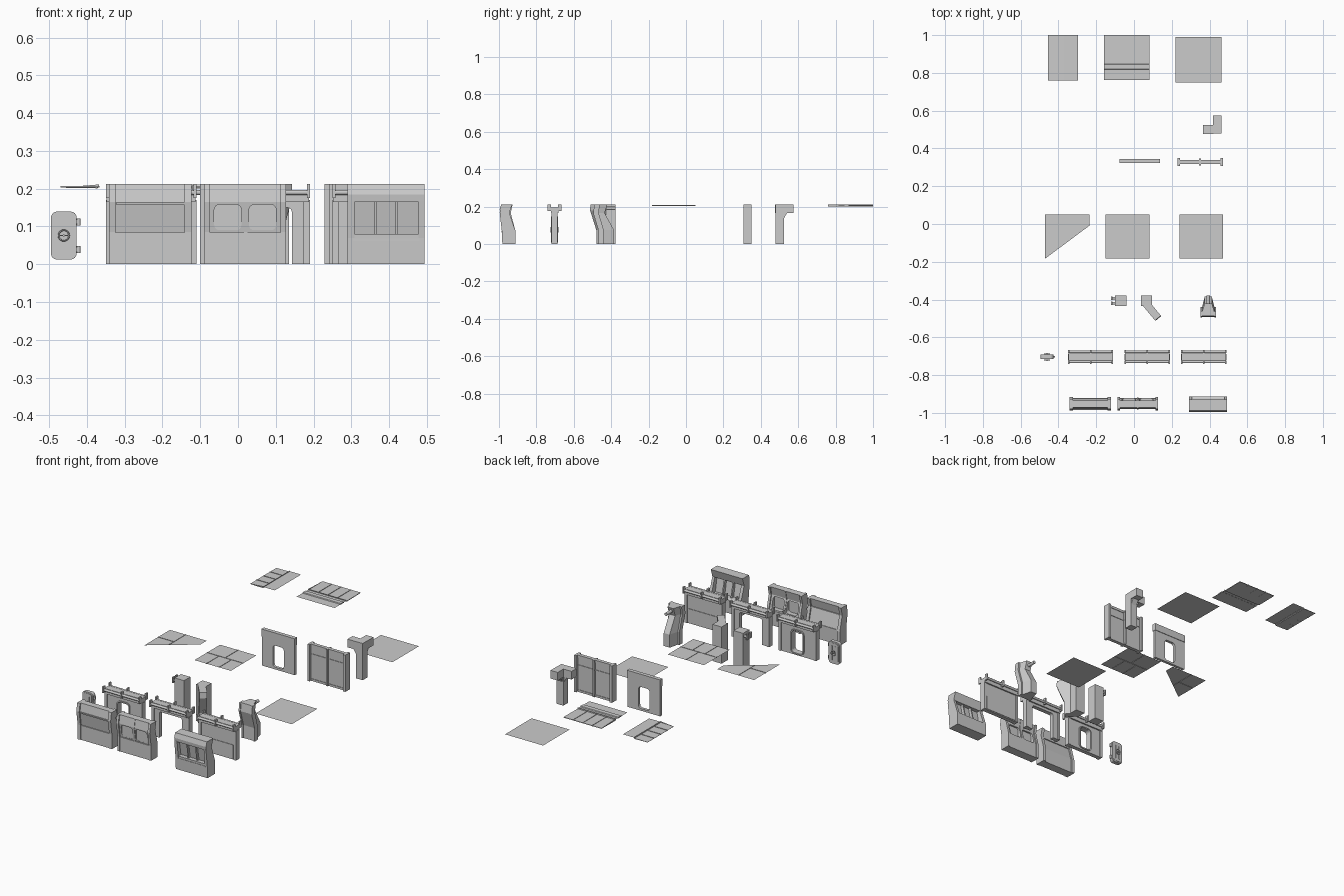
import bpy, bmesh, math
from mathutils import Vector

if "Cube" in bpy.data.objects:
    bpy.data.objects.remove(bpy.data.objects["Cube"])


def loft(name, rings):
    """Closed solid through rings of 3D points."""
    bm = bmesh.new()
    vs = [[bm.verts.new(p) for p in r] for r in rings]
    n = len(rings[0])
    for a, b in zip(vs, vs[1:]):
        for i in range(n):
            bm.faces.new((a[i], a[(i + 1) % n], b[(i + 1) % n], b[i]))
    bm.faces.new(vs[0])
    bm.faces.new(vs[-1])
    bmesh.ops.recalc_face_normals(bm, faces=bm.faces)
    me = bpy.data.meshes.new(name)
    bm.to_mesh(me)
    bm.free()
    ob = bpy.data.objects.new(name, me)
    bpy.context.collection.objects.link(ob)
    return ob


def box(name, x0, x1, y0, y1, z0, z1):
    return loft(name, [[(x0, y0, z), (x1, y0, z), (x1, y1, z), (x0, y1, z)] for z in (z0, z1)])


def extrude_x(name, profile, x0, x1):
    return loft(name, [[(x, y, z) for y, z in profile] for x in (x0, x1)])


def rounded(name, cx, cz, w, h, r, y0, y1, k=4):
    """Rounded rectangle in the xz plane, extruded along y."""
    pts = []
    for q, (sx, sz) in enumerate([(1, 1), (-1, 1), (-1, -1), (1, -1)]):
        for i in range(k + 1):
            a = math.pi / 2 * (q + i / k)
            pts.append((cx + sx * (w / 2 - r) + r * math.cos(a), cz + sz * (h / 2 - r) + r * math.sin(a)))
    return loft(name, [[(x, y, z) for x, z in pts] for y in (y0, y1)])


def tube(name, p, q, r, n=12):
    p, q = Vector(p), Vector(q)
    rot = (q - p).to_track_quat('Z', 'Y')
    ring = [rot @ Vector((r * math.cos(2 * math.pi * i / n), r * math.sin(2 * math.pi * i / n), 0)) for i in range(n)]
    ob = loft(name, [[c + v for v in ring] for c in (p, q)])
    for f in ob.data.polygons:
        f.use_smooth = len(f.vertices) == 4
    return ob


def cut(ob, cutter):
    m = ob.modifiers.new("cut", 'BOOLEAN')
    m.object, m.operation, m.solver = cutter, 'DIFFERENCE', 'EXACT'
    bpy.context.view_layer.objects.active = ob
    bpy.ops.object.modifier_apply(modifier=m.name)
    bpy.data.objects.remove(cutter)


def sheet(name, pts, z):
    me = bpy.data.meshes.new(name)
    me.from_pydata([(x, y, z) for x, y in pts], [], [tuple(range(len(pts)))])
    bpy.context.collection.objects.link(bpy.data.objects.new(name, me))


def square(x0, x1, y0, y1):
    return [(x0, y0), (x1, y0), (x1, y1), (x0, y1)]


# Leaning outer wall profile (y, z): inset shrinks it for recessed panels
def lean(y, i=0.0):
    f, b = y - .033 + i, y + .035 - i
    return [(f + .008, 0), (b, 0), (b, .08), (b - .022, .165), (b - .012, .212), (f + .004, .212), (f - .004, .165), (f + .008, .085)]


def slab(name, x0, x1, y, z0, z1, grow):
    """Slice of the leaning upper wall between two heights."""
    ya = lambda z: y - .026 - (z - .08) * .12 - grow
    yb = lambda z: y + .035 - max(0, z - .08) * .26 + grow
    return extrude_x(name, [(ya(z0), z0), (yb(z0), z0), (yb(z1), z1), (ya(z1), z1)], x0, x1)


# Solid leaning wall
Y1 = -.95
extrude_x("outer_wall_panel", lean(Y1, .008), -.335, -.13)
for x0, x1 in ((-.342, -.324), (-.141, -.123)):
    extrude_x("outer_wall_rib", lean(Y1), x0, x1)
box("outer_wall_base", -.324, -.141, -.972, -.921, 0, .084)
slab("outer_wall_rail", -.322, -.141, Y1, .157, .165, -.002)

# Leaning wall with two rounded windows
wall = extrude_x("window_wall_panel", lean(Y1, .007), -.08, .12)
for cx in (-.027, .065):
    cut(wall, rounded("cutter", cx, .124, .072, .068, .014, -1.1, -.8))
    rounded("window_pane", cx, .124, .072, .068, .014, -.968, -.952)
for x0, x1 in ((-.088, -.074), (.113, .127)):
    extrude_x("window_wall_rib", lean(Y1), x0, x1)
extrude_x("window_wall_mullion", lean(Y1, .004), .016, .025)
box("window_wall_base", -.074, .113, -.973, -.92, 0, .084)

# Large sloping window wall
Y3 = -.95
sill = [(-.982, 0), (-.912, 0), (-.912, .075), (-.925, .08), (-.985, .08)]
extrude_x("bay_sill", sill, .29, .493)
extrude_x("bay_header", [(-.994, .165), (-.945, .165), (-.93, .212), (-.988, .212), (-.996, .185)], .29, .493)
side = [(-.985, .07), (-.912, .07), (-.945, .168), (-.996, .168)]
for x0, x1 in ((.29, .308), (.478, .493)):
    extrude_x("bay_side", side, x0, x1)
inner = [(-.975, .075), (-.93, .075), (-.952, .168), (-.987, .168)]
for x in (.361, .417):
    extrude_x("bay_mullion", inner, x, x + .007)
extrude_x("bay_glass", [(-.96, .075), (-.95, .075), (-.968, .168), (-.976, .168)], .305, .48)
box("bay_sill_trim", .305, .48, -.987, -.98, .062, .068)

# Inner walls with pipe rails: one with hatchway, one wide opening, one solid
YI = -.703


def inner_wall(x0, x1, opening=None):
    w = box("inner_wall", x0 + .003, x1 - .003, YI - .012, YI + .012, 0, .19)
    if opening:
        cut(w, rounded("cutter", *opening, YI - .1, YI + .1))
    box("inner_wall_beam", x0 + .002, x1 - .002, YI - .02, YI + .02, .165, .196)
    for s in (-1, 1):
        tube("rail_pipe", (x0, YI + s * .027, .19), (x1, YI + s * .027, .19), .007)
        for x in (x0 + .004, (x0 + x1) / 2, x1 - .004):
            y = YI + s * .028
            box("rail_bracket", x - .004, x + .004, y - .009, y + .009, .175, .212)
    for x in (x0 + .008, x1 - .008):
        box("inner_wall_post", x - .008, x + .008, YI - .016, YI + .016, 0, .17)


inner_wall(-.35, -.11, (-.23, .077, .07, .125, .016))
for s in (-1, 1):
    frame = rounded("hatch_frame", -.23, .077, .084, .139, .022, YI + s * .015 - .003, YI + s * .015 + .003)
    cut(frame, rounded("cutter", -.23, .077, .07, .125, .016, YI - .1, YI + .1))
inner_wall(-.05, .19, (.07, .06, .145, .18, .012))
inner_wall(.25, .49)
for s in (-1, 1):
    box("solid_wall_lower_panel", .268, .472, YI + s * .013 - .002, YI + s * .013 + .002, .005, .085)

# Loose hatch door with wheel and hinges
rounded("hatch_door", -.461, .076, .068, .127, .016, -.714, -.692)
for s, y in ((-1, -.714), (1, -.692)):
    rounded("hatch_inset", -.461, .076, .055, .112, .012, y - .002, y + .002)
    for dx in (-.01, .01):
        box("hatch_bar", -.461 + dx - .0025, -.461 + dx + .0025, y - .005, y + .005, .036, .116)
    bpy.ops.mesh.primitive_torus_add(major_segments=20, minor_segments=6, major_radius=.014, minor_radius=.002,
                                     location=(-.461, y + s * .008, .076), rotation=(math.pi / 2, 0, 0))
    bpy.context.object.name = "hatch_wheel"
    bpy.ops.object.shade_smooth()
    box("wheel_spoke", -.474, -.448, y + s * .008 - .001, y + s * .008 + .001, .075, .077)
    tube("wheel_hub", (-.461, y, .076), (-.461, y + s * .01, .076), .003)
for z in (.039, .112):
    tube("hatch_hinge", (-.422, -.703, z - .009), (-.422, -.703, z + .009), .005)
    box("hinge_arm", -.432, -.422, -.708, -.698, z - .006, z + .006)

# Straight corner column with pipe stubs
box("corner_column", -.1, -.04, -.435, -.378, 0, .212)
for y in (-.42, -.393):
    tube("column_pipe", (-.122, y, .19), (-.1, y, .19), .007)
    box("column_pipe_bracket", -.122, -.114, y - .009, y + .009, .175, .208)

# Corner column with a diagonal leaning arm
box("bent_column", .037, .095, -.435, -.378, 0, .212)
u, v = Vector((.64, -.77)), Vector((.77, .64))


def arm_ring(reach, z):
    c = Vector((.068, -.427))
    return [(*(c + u * d + v * w), z) for d, w in ((-.012, -.02), (reach, -.02), (reach, .02), (-.012, .02))]


loft("bent_column_arm", [arm_ring(r, z) for r, z in ((.052, 0), (.052, .075), (.095, .18), (.092, .212))])

# Leaning wedge column
levels = ((0, -.465, -.385), (.075, -.465, -.385), (.165, -.492, -.435), (.212, -.486, -.42))
loft("wedge_column", [[(.354, f, z), (.432, f, z), (.412, b, z), (.374, b, z)] for z, f, b in levels])
for s in (-1, 1):
    x = .393 + s * .037
    loft("wedge_column_rib", [[(x - .005, f - .004, z), (x + .005, f - .004, z), (x + .005, f + .025, z), (x - .005, f + .025, z)]
                              for z, f, b in levels])
tube("wedge_column_pipe", (.393, -.425, .19), (.393, -.378, .19), .009)

# Thin doorway partition
part = box("door_partition", -.073, .135, .325, .341, 0, .212)
cut(part, rounded("cutter", .03, .075, .07, .125, .016, .2, .5))
box("partition_header", -.076, .137, .322, .344, .17, .212)

# Two panel partition
box("double_partition", .235, .468, .321, .335, 0, .21)
for x, w, d in ((.236, .007, .021), (.35, .005, .018), (.464, .007, .021)):
    box("partition_post", x - w, x + w, .328 - d, .328 + d, 0, .212)
for z0, z1 in ((0, .012), (.15, .156), (.198, .212)):
    box("partition_rail", .235, .468, .318, .338, z0, z1)

# Corner post with two overhead arms
box("junction_post", .418, .462, .478, .523, 0, .212)
box("junction_arm_left", .365, .42, .477, .523, .165, .212)
box("junction_arm_back", .417, .463, .52, .575, .165, .212)
extrude_x("junction_brace_back", [(.52, .13), (.54, .165), (.52, .165)], .422, .458)
loft("junction_brace_left", [[(.42, y, .13), (.4, y, .165), (.42, y, .165)] for y in (.482, .518)])

# Floors
sheet("floor_back", square(.22, .463, .748, .99), .001)
sheet("floor_front", square(.24, .472, -.183, .05), .001)

# Flat ceilings with raised seams
sheet("ceiling_square", square(-.15, .082, -.183, .05), .205)
box("ceiling_seam", -.15, .082, -.07, -.066, .203, .207)
for x, y0, y1 in ((-.036, -.07, .05), (-.075, -.183, -.07), (.005, -.183, -.07)):
    box("ceiling_seam", x, x + .003, y0, y1, .203, .207)
sheet("ceiling_diagonal", [(-.47, -.183), (-.235, -.008), (-.235, .05), (-.47, .05)], .205)
box("ceiling_seam", -.37, -.367, -.1, .05, .203, .207)
box("ceiling_seam", -.47, -.37, -.06, -.057, .203, .207)

# Stepped ceilings: sloping panels rising to a lip
loft("ceiling_step_side", [[(-.455, y, .203), (-.372, y, .201), (-.37, y, .211), (-.368, y, .211), (-.368, y, .205), (-.455, y, .204)]
                           for y in (.76, 1.0)])
sheet("ceiling_side_flat", square(-.37, -.297, .76, 1.0), .208)
for y in (.82, .88, .94):
    box("ceiling_seam", -.455, -.37, y - .0015, y + .0015, .202, .207)
extrude_x("ceiling_step_back", [(1.0, .203), (.872, .201), (.87, .211), (.868, .211), (.868, .205), (1.0, .206)], -.16, .083)
sheet("ceiling_back_flat", square(-.16, .083, .763, .87), .207)
extrude_x("ceiling_ridge", [(.815, .205), (.82, .211), (.845, .211), (.85, .205)], -.16, .083)
for x in (-.1, -.04, .022):
    box("ceiling_seam", x - .0015, x + .0015, .87, 1.0, .202, .208)
